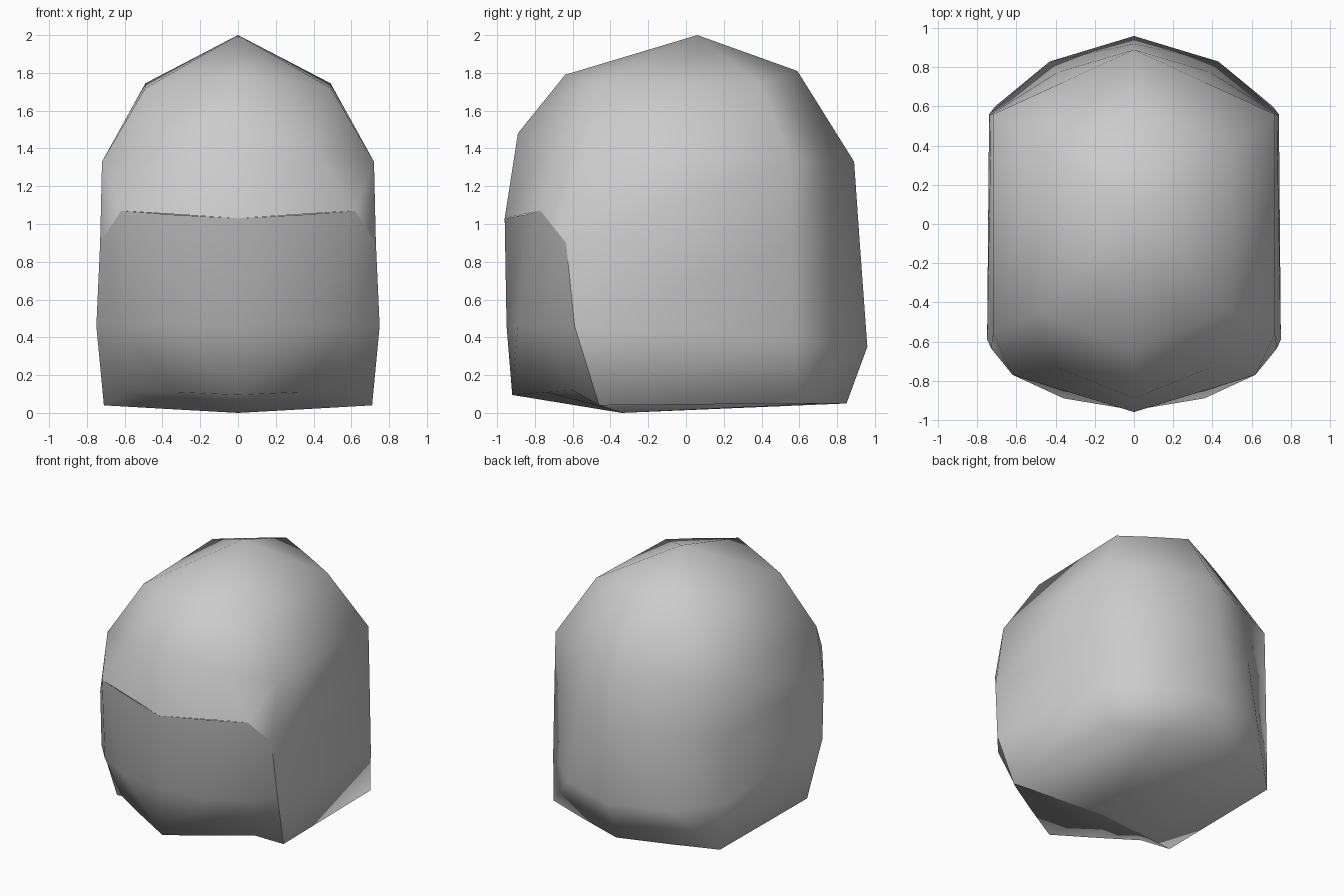
import bpy
import bmesh

default_cube = bpy.data.objects.get("Cube")
if default_cube:
    bpy.data.objects.remove(default_cube, do_unlink=True)


def make_material(name, grey):
    material = bpy.data.materials.new(name)
    material.use_nodes = True
    colour = (grey, grey, grey, 1)
    material.diffuse_color = colour
    shader = material.node_tree.nodes["Principled BSDF"]
    shader.inputs["Base Color"].default_value = colour
    return material


def make_part(name, rows, material, apex=None, floor_front=None):
    """Skin half-rings that end at the back or side edge, then mirror.
    Shorter rings are matched from their last point, leaving the front open."""
    bm = bmesh.new()
    grid = [[bm.verts.new(point) for point in row] for row in rows]
    for lower, upper in zip(grid, grid[1:]):
        count = min(len(lower), len(upper))
        lower, upper = lower[-count:], upper[-count:]
        for i in range(count - 1):
            bm.faces.new((lower[i], lower[i + 1], upper[i + 1], upper[i]))
    if apex:
        tip = bm.verts.new(apex)
        for a, b in zip(grid[-1], grid[-1][1:]):
            bm.faces.new((a, b, tip))
    if floor_front:
        bm.faces.new(list(reversed(grid[0])) + [bm.verts.new(floor_front)])
    bmesh.ops.remove_doubles(bm, verts=bm.verts[:], dist=0.001)
    for face in bm.faces:
        face.smooth = True
    mesh = bpy.data.meshes.new(name)
    bm.to_mesh(mesh)
    bm.free()
    mesh.materials.append(material)
    part = bpy.data.objects.new(name, mesh)
    bpy.context.collection.objects.link(part)
    mirror = part.modifiers.new("Mirror", "MIRROR")
    mirror.use_clip = True
    mirror.merge_threshold = 0.001
    return part


light_grey = make_material("light grey", 0.6)
mid_grey = make_material("mid grey", 0.45)

# Points shared by the shell's open front and the guard that fills it
floor_front = (0, -.34, 0)
corner = (.71, -.46, .04)
side_low = (.75, -.59, .46)
side_high = (.73, -.635, .9)
brow_centre = (0, -.96, 1.03)
brow_corner = (.62, -.77, 1.07)

# Rounded shell: floor, lower side, brow, shoulder and crown rings
shell_rows = [
    [corner, (.71, .6, .05), (.36, .73, .05), (0, .85, .05)],
    [side_low, (.74, .56, .4), (.43, .83, .36), (0, .96, .35)],
    [brow_centre, brow_corner, side_high,
     (.73, .56, .9), (.39, .775, .9), (0, .92, .9)],
    [(0, -.89, 1.48), (.4, -.73, 1.4), (.72, -.56, 1.33),
     (.72, .56, 1.33), (.36, .725, 1.33), (0, .89, 1.33)],
    [(0, -.64, 1.79), (.25, -.54, 1.76), (.49, -.45, 1.72),
     (.49, .39, 1.745), (.25, .49, 1.78), (0, .59, 1.81)],
]
make_part("shell", shell_rows, light_grey, apex=(0, .06, 2), floor_front=floor_front)

# Front guard: underside, chin, middle and top edge
guard_rows = [
    [floor_front, (.36, -.4, .02), corner, corner],
    [(0, -.92, .095), (.33, -.74, .11), (.57, -.6, .12), corner],
    [(0, -.95, .46), (.36, -.89, .46), (.61, -.75, .46), side_low],
    [brow_centre, (.36, -.85, 1.05), brow_corner, side_high],
]
make_part("front_guard", guard_rows, mid_grey)
